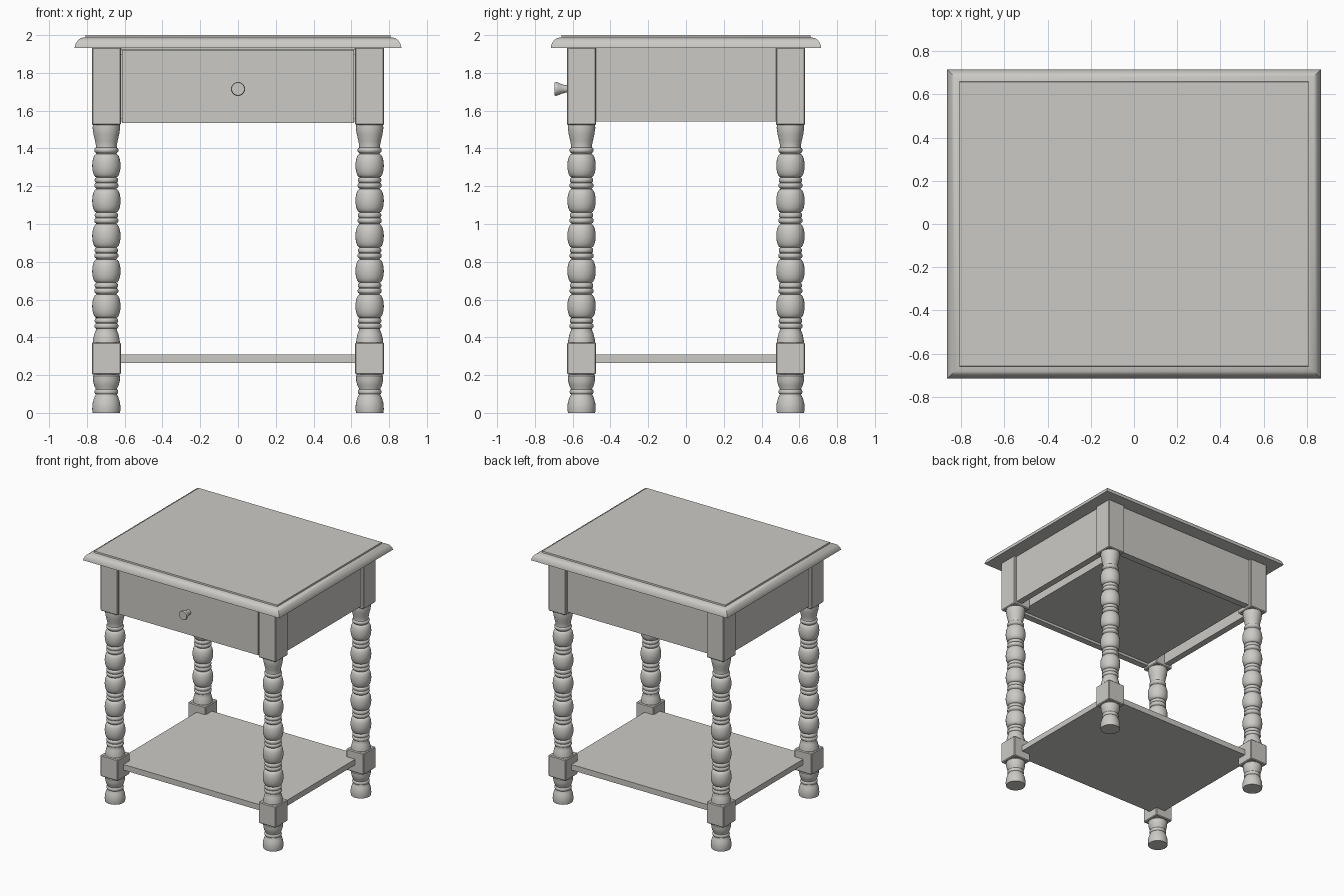
import bpy, bmesh, math

cube = bpy.data.objects.get("Cube")
if cube:
    bpy.data.objects.remove(cube)

wood = bpy.data.materials.new("pale_grey_wood")
wood.use_nodes = True
colour = (0.60, 0.59, 0.56, 1)
wood.diffuse_color = colour
wood.node_tree.nodes["Principled BSDF"].inputs["Base Color"].default_value = colour


def finish(name, bm, smooth=False):
    bmesh.ops.recalc_face_normals(bm, faces=bm.faces)
    mesh = bpy.data.meshes.new(name)
    bm.to_mesh(mesh)
    bm.free()
    obj = bpy.data.objects.new(name, mesh)
    bpy.context.collection.objects.link(obj)
    mesh.materials.append(wood)
    if smooth:
        bpy.ops.object.select_all(action="DESELECT")
        obj.select_set(True)
        bpy.context.view_layer.objects.active = obj
        bpy.ops.object.shade_smooth_by_angle(angle=math.radians(40))
    return obj


def box(name, x, y, z, bevel=0):
    """Box between the given (low, high) limits on each axis."""
    bm = bmesh.new()
    bmesh.ops.create_cube(bm, size=1)
    for v in bm.verts:
        v.co = [lim[0] if c < 0 else lim[1] for c, lim in zip(v.co, (x, y, z))]
    if bevel:
        bmesh.ops.bevel(bm, geom=bm.edges[:], offset=bevel, segments=1, affect="EDGES")
    return finish(name, bm)


def loft(bm, rings):
    """Skin a stack of closed rings and cap both ends."""
    loops = [[bm.verts.new(p) for p in ring] for ring in rings]
    n = len(loops[0])
    for a, b in zip(loops, loops[1:]):
        for i in range(n):
            j = (i + 1) % n
            bm.faces.new((a[i], a[j], b[j], b[i]))
    bm.faces.new(loops[0][::-1])
    bm.faces.new(loops[-1])


def turned(name, profile, place, sides=32):
    """Lathe a (radius, distance) profile; place maps local points to the model."""
    bm = bmesh.new()
    angles = [math.tau * i / sides for i in range(sides)]
    loft(bm, [[place(r * math.cos(a), r * math.sin(a), h) for a in angles]
              for r, h in profile])
    return finish(name, bm, True)


def bead(centre, half, radius, neck, steps=10):
    """Rounded bulge that narrows to the neck radius at both ends."""
    return [(neck + (radius - neck) * math.sqrt(max(0, 1 - t * t)), centre + half * t)
            for t in (-math.cos(math.pi * i / steps) for i in range(steps + 1))]


# Table top with a rounded, stepped edge
bm = bmesh.new()
edge = [(0, 1.933), (0.002, 1.945), (0.008, 1.96), (0.018, 1.974),
        (0.033, 1.984), (0.056, 1.989), (0.058, 2.0)]
loft(bm, [[(sx * (0.865 - d), sy * (0.716 - d), z)
           for sx, sy in ((-1, -1), (1, -1), (1, 1), (-1, 1))] for d, z in edge])
finish("table_top", bm, True)

# Turned profile of the leg between the square blocks
pitch = 0.186
shaft = [(0.058, 0.365), (0.072, 0.37), (0.07, 0.39), (0.063, 0.42), (0.055, 0.44)]
for k in range(5):
    z = 0.565 + k * pitch
    shaft += bead(z - pitch / 2 - 0.012, 0.013, 0.064, 0.056, 6)
    shaft += bead(z - pitch / 2 + 0.016, 0.012, 0.062, 0.056, 6)
    shaft += bead(z, 0.062, 0.075, 0.052)
shaft += bead(1.391, 0.013, 0.064, 0.056, 6)
shaft += [(0.055, 1.415), (0.06, 1.44), (0.068, 1.475), (0.073, 1.51), (0.07, 1.53)]

# Foot profile
foot = [(0.072, 0), (0.075, 0.02), (0.073, 0.05), (0.065, 0.08), (0.056, 0.098)]
foot += bead(0.112, 0.013, 0.063, 0.056, 6)
foot += [(0.057, 0.13), (0.065, 0.145), (0.071, 0.17), (0.072, 0.195), (0.06, 0.21)]

# Four legs: foot, lower block, turned shaft, upper block
for sx, side in ((1, "left"), (-1, "right")):
    for sy, end in ((-1, "front"), (1, "back")):
        cx, cy, half = sx * 0.697, sy * 0.553, 0.077
        tag = f"{end}_{side}"
        at = lambda x, y, z: (cx + x, cy + y, z)
        xs, ys = (cx - half, cx + half), (cy - half, cy + half)
        turned(f"{tag}_foot", foot, at)
        turned(f"{tag}_leg_shaft", shaft, at)
        box(f"{tag}_lower_block", xs, ys, (0.203, 0.373), 0.006)
        box(f"{tag}_upper_block", xs, ys, (1.523, 1.936), 0.006)

# Lower shelf between the legs
box("lower_shelf", (-0.7, 0.7), (-0.557, 0.557), (0.265, 0.31))

# Side and back aprons, set slightly behind the leg faces
for sx, side in ((1, "left"), (-1, "right")):
    box(f"{side}_apron", sorted((sx * 0.70, sx * 0.752)), (-0.5, 0.5), (1.543, 1.935))
box("back_apron", (-0.64, 0.64), (0.55, 0.605), (1.543, 1.935))

# Drawer with its front, box and the rail above it
box("drawer_front", (-0.614, 0.614), (-0.622, -0.57), (1.535, 1.92))
box("drawer_box", (-0.62, 0.62), (-0.57, 0.545), (1.555, 1.9))
box("drawer_rail", (-0.63, 0.63), (-0.605, -0.56), (1.923, 1.935))

# Flared drawer knob
knob = [(0.02, 0.615), (0.02, 0.64), (0.026, 0.66), (0.034, 0.678),
        (0.037, 0.688), (0.034, 0.695)]
turned("drawer_knob", knob, lambda x, y, h: (x, -h, 1.715 + y), 24)
